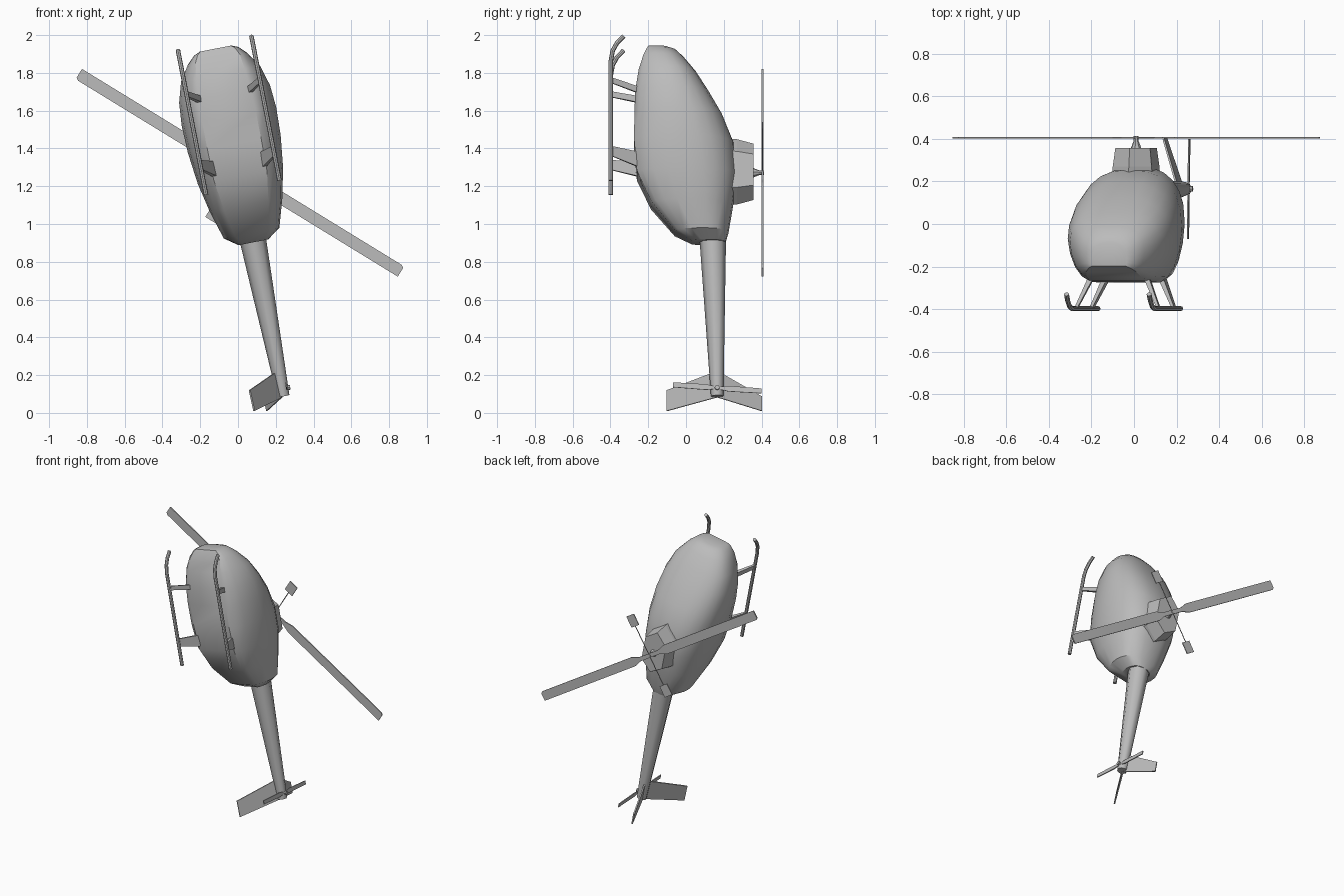
import bpy, bmesh
from math import sin, cos, pi, radians
from mathutils import Matrix, Vector

if "Cube" in bpy.data.objects:
    bpy.data.objects.remove(bpy.data.objects["Cube"])

grey = bpy.data.materials.new("plain_grey")
grey.use_nodes = True
GREY = (0.5, 0.5, 0.5, 1)
grey.diffuse_color = GREY
grey.node_tree.nodes["Principled BSDF"].inputs["Base Color"].default_value = GREY

# Aircraft frame: x sideways, y towards the rotor, z towards the nose, leaning sideways
FRAME = Matrix.Translation((0.257, 0, 0)) @ Matrix.Rotation(radians(-11), 4, 'Y')


def finish(name, bm, smooth=None):
    bmesh.ops.recalc_face_normals(bm, faces=bm.faces)
    mesh = bpy.data.meshes.new(name)
    bm.to_mesh(mesh)
    bm.free()
    mesh.materials.append(grey)
    ob = bpy.data.objects.new(name, mesh)
    bpy.context.collection.objects.link(ob)
    ob.matrix_world = FRAME
    if smooth:
        bpy.ops.object.select_all(action='DESELECT')
        bpy.context.view_layer.objects.active = ob
        ob.select_set(True)
        bpy.ops.object.shade_smooth_by_angle(angle=radians(smooth))
    return ob


def loft(name, rings, smooth=None):
    """Skin a list of equal point rings and cap both ends."""
    bm = bmesh.new()
    loops = [[bm.verts.new(p) for p in ring] for ring in rings]
    n = len(loops[0])
    for a, b in zip(loops, loops[1:]):
        for i in range(n):
            j = (i + 1) % n
            bm.faces.new((a[i], a[j], b[j], b[i]))
    bm.faces.new(loops[0])
    bm.faces.new(loops[-1])
    return finish(name, bm, smooth)


def plate(name, outline, offset):
    """Extrude a flat outline by an offset, centred on the outline."""
    half = Vector(offset) / 2
    pts = [Vector(p) for p in outline]
    return loft(name, [[p - half for p in pts], [p + half for p in pts]])


def tube(name, path, radii, sides=8, smooth=40):
    """Sweep a circle along a path."""
    pts = [Vector(p) for p in path]
    rings = []
    for i, p in enumerate(pts):
        d = (pts[min(i + 1, len(pts) - 1)] - pts[max(i - 1, 0)]).normalized()
        a = d.cross(Vector((1, 0, 0)) if abs(d.x) < 0.9 else Vector((0, 0, 1))).normalized()
        b = d.cross(a)
        rings.append([p + radii[i] * (a * cos(2 * pi * k / sides) + b * sin(2 * pi * k / sides))
                      for k in range(sides)])
    return loft(name, rings, smooth)


# Cabin: station, belly, widest height, roof, half width, half floor width
STATIONS = [
    (0.92, 0.03, 0.11, 0.21, 0.08, 0.055),
    (0.97, -0.06, 0.08, 0.225, 0.15, 0.09),
    (1.12, -0.185, 0.03, 0.25, 0.195, 0.12),
    (1.28, -0.26, 0.0, 0.272, 0.23, 0.143),
    (1.45, -0.275, -0.03, 0.255, 0.25, 0.145),
    (1.60, -0.273, -0.05, 0.195, 0.255, 0.145),
    (1.72, -0.268, -0.07, 0.125, 0.245, 0.14),
    (1.83, -0.25, -0.09, 0.055, 0.213, 0.13),
    (1.91, -0.225, -0.12, -0.01, 0.16, 0.12),
    (1.95, -0.207, -0.14, -0.05, 0.12, 0.10),
    (1.965, -0.198, -0.145, -0.09, 0.085, 0.08),
]


def cabin_ring(w, low, mid, top, half, floor):
    side = []
    for k in range(5):
        t = k / 4
        ex, ey = sin(t * pi / 2), 1 - cos(t * pi / 2)
        side.append((floor + (half - floor) * (0.8 * ex + 0.2 * t),
                     low + (mid - low) * (0.8 * ey + 0.2 * t)))
    for k in range(1, 6):
        t = k / 6 * pi / 2
        side.append((half * cos(t) ** 0.82, mid + (top - mid) * sin(t) ** 0.82))
    left = [(-x, y) for x, y in reversed(side)]
    return [(x, y, w) for x, y in side + [(0, top)] + left]


loft("cabin", [cabin_ring(*s) for s in STATIONS], 32)

# Tail boom
tube("tail_boom", [(0, 0.14, 1.0), (0, 0.165, 0.09)], (0.073, 0.033), 8, 50)

# Tail fins, both on the right side of the boom
plate("lower_fin", [(-0.01, 0.16, 0.225), (-0.17, -0.10, 0.155),
                    (-0.167, -0.10, 0.043), (-0.01, 0.16, 0.085)], (0.008, -0.005, 0))
plate("upper_fin", [(-0.01, 0.17, 0.225), (-0.10, 0.40, 0.108),
                    (-0.10, 0.40, 0.03), (-0.01, 0.17, 0.085)], (0.008, 0.004, 0))

# Tail rotor
tube("tail_rotor_hub", [(0, 0.165, 0.13), (0.045, 0.165, 0.13)], (0.013, 0.013))
for s, label in ((1, "upper"), (-1, "lower")):
    outline = [(0.025, 0.165 + s * r, 0.13 + s * (c - 0.075 * r))
               for r, c in ((0, 0.005), (0.06, 0.015), (0.235, 0.014),
                            (0.235, -0.012), (0.06, -0.015), (0, -0.005))]
    plate(label + "_tail_blade", outline, (0.006, 0, 0))

# Mast fairing and mast
FAIRING = [(0, 0.095), (1, 0.05), (1, -0.055), (0, -0.095), (-1, -0.055), (-1, 0.05)]
loft("mast_fairing", [[(x * wide, y, 1.30 + z * long) for x, z in FAIRING]
                      for y, wide, long in ((0.2, 0.098, 1.9), (0.27, 0.093, 1.85), (0.357, 0.083, 1.6))])
HUB = Vector((0, 0.405, 1.295))
tube("rotor_mast", [HUB - Vector((0, 0.06, 0)), HUB - Vector((0, 0.015, 0)), HUB + Vector((0, 0.008, 0))],
     (0.03, 0.012, 0.012))

# Main rotor blades and the stabiliser bar at right angles to them
ALONG = Vector((cos(radians(-42.5)), 0, sin(radians(-42.5))))
ACROSS = Vector((-ALONG.z, 0, ALONG.x))
BLADE = [(0, 0.014), (0.09, 0.014), (0.15, 0.032), (0.985, 0.032), (1.0, 0.022),
         (1.0, -0.032), (0.15, -0.032), (0.09, -0.014), (0, -0.014)]
PADDLE = [(0.215, 0.034), (0.295, 0.034), (0.295, -0.034), (0.215, -0.034)]
for s, label in ((1, "left"), (-1, "right")):
    plate(label + "_main_blade", [HUB + s * (ALONG * r + ACROSS * c) for r, c in BLADE], (0, 0.008, 0))
    plate(label + "_paddle", [HUB + s * (ACROSS * r + ALONG * c) for r, c in PADDLE], (0, 0.006, 0))
tube("stabiliser_bar", [HUB - ACROSS * 0.22, HUB + ACROSS * 0.22], (0.003, 0.003), 6)

# Skids and their struts: station and chord at the skid, then at the cabin
STRUTS = {"front": (1.757, 0.03, 1.715, 0.034), "rear": (1.375, 0.052, 1.34, 0.08)}
for s, label in ((1, "left"), (-1, "right")):
    u = s * 0.198
    path = [(u, -0.398, 1.215), (u, -0.398, 1.86), (u, -0.388, 1.915),
            (u, -0.365, 1.957), (u, -0.33, 1.993)]
    tube(label + "_skid", path, [0.012] * 5)
    for name, (w0, c0, w1, c1) in STRUTS.items():
        rings = [[(s * x + dx, y, w + dz) for dx, dz in
                  ((-t, -c / 2), (t, -c / 2), (t, c / 2), (-t, c / 2))]
                 for x, y, w, c, t in ((0.198, -0.398, w0, c0, 0.007), (0.132, -0.25, w1, c1, 0.013))]
        loft(label + "_" + name + "_strut", rings)
